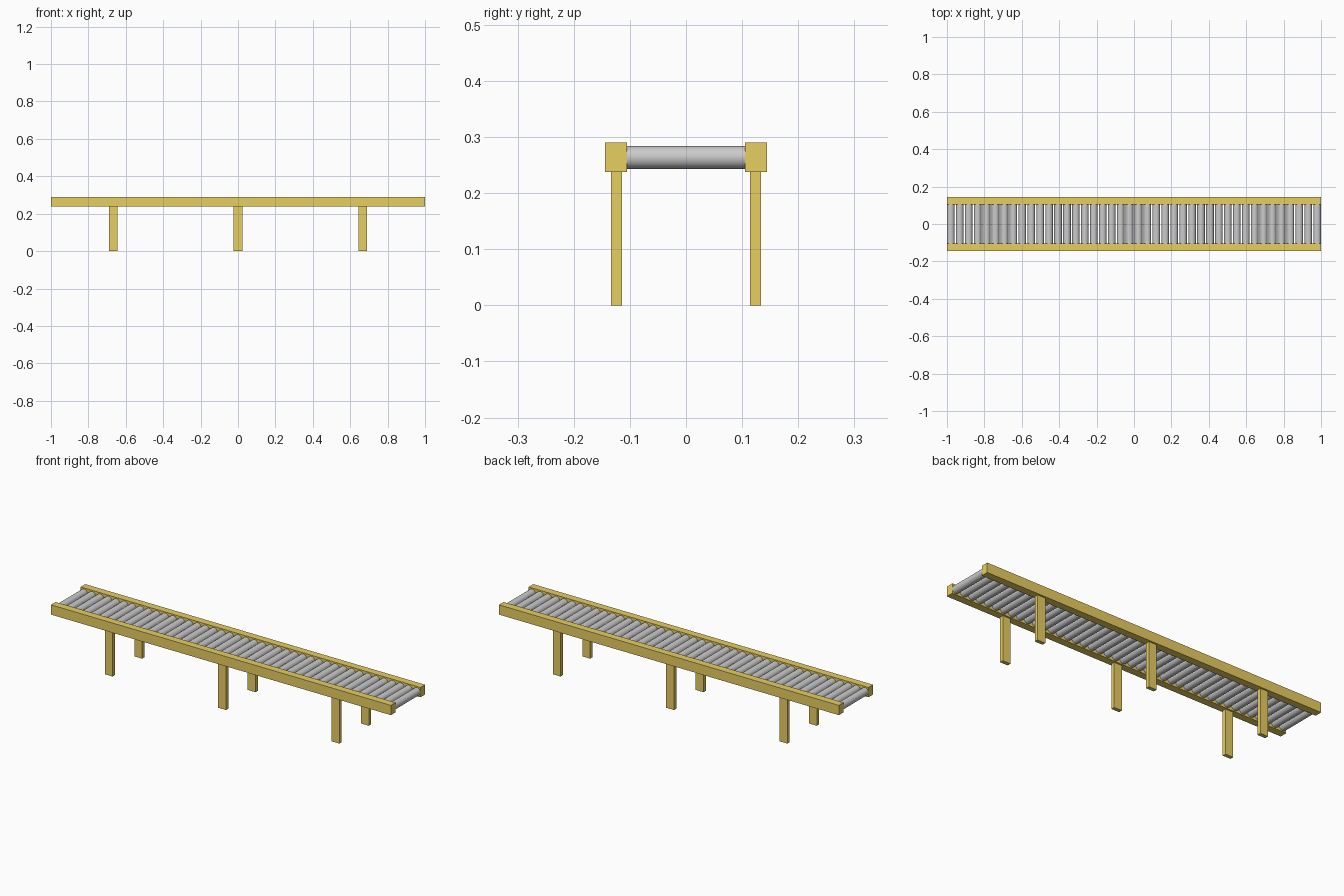
import bpy
from math import pi

if "Cube" in bpy.data.objects:
    bpy.data.objects.remove(bpy.data.objects["Cube"])

yellow = bpy.data.materials.new("yellow_paint")
yellow.diffuse_color = (0.8, 0.62, 0.12, 1)
yellow.use_nodes = True
yellow.node_tree.nodes["Principled BSDF"].inputs["Base Color"].default_value = yellow.diffuse_color


def box(name, lo, hi):
    """Painted box between two opposite corners."""
    bpy.ops.mesh.primitive_cube_add(size=1)
    o = bpy.context.object
    o.name = name
    for v in o.data.vertices:
        v.co = [(a + b) / 2 + c * (b - a) for a, b, c in zip(lo, hi, v.co)]
    o.data.materials.append(yellow)
    return o


RAIL_IN, RAIL_OUT = 0.105, 0.144
RAIL_LOW, RAIL_TOP = 0.238, 0.29

# Side rails and the three legs under each
for side, s in (("front", -1), ("back", 1)):
    y0, y1 = sorted((s * RAIL_IN, s * RAIL_OUT))
    box(f"{side}_rail", (-1, y0, RAIL_LOW), (1, y1, RAIL_TOP))
    y0, y1 = sorted((s * 0.114, s * 0.134))
    for pos, x in (("left", -0.667), ("middle", 0), ("right", 0.667)):
        box(f"{side}_{pos}_leg", (x - 0.023, y0, 0), (x + 0.023, y1, RAIL_LOW))

# Row of rollers sharing one mesh, filling the full length
RADIUS, COUNT = 0.0205, 42
bpy.ops.mesh.primitive_cylinder_add(vertices=24, radius=RADIUS, depth=2 * RAIL_IN,
                                    location=(-1 + RADIUS, 0, 0.2635),
                                    rotation=(pi / 2, 0, 0))
roller = bpy.context.object
roller.name = "roller_1"
bpy.ops.object.shade_smooth_by_angle()
pitch = (2 - 2 * RADIUS) / (COUNT - 1)
for i in range(1, COUNT):
    r = roller.copy()
    r.name = f"roller_{i + 1}"
    r.location.x += i * pitch
    bpy.context.collection.objects.link(r)
